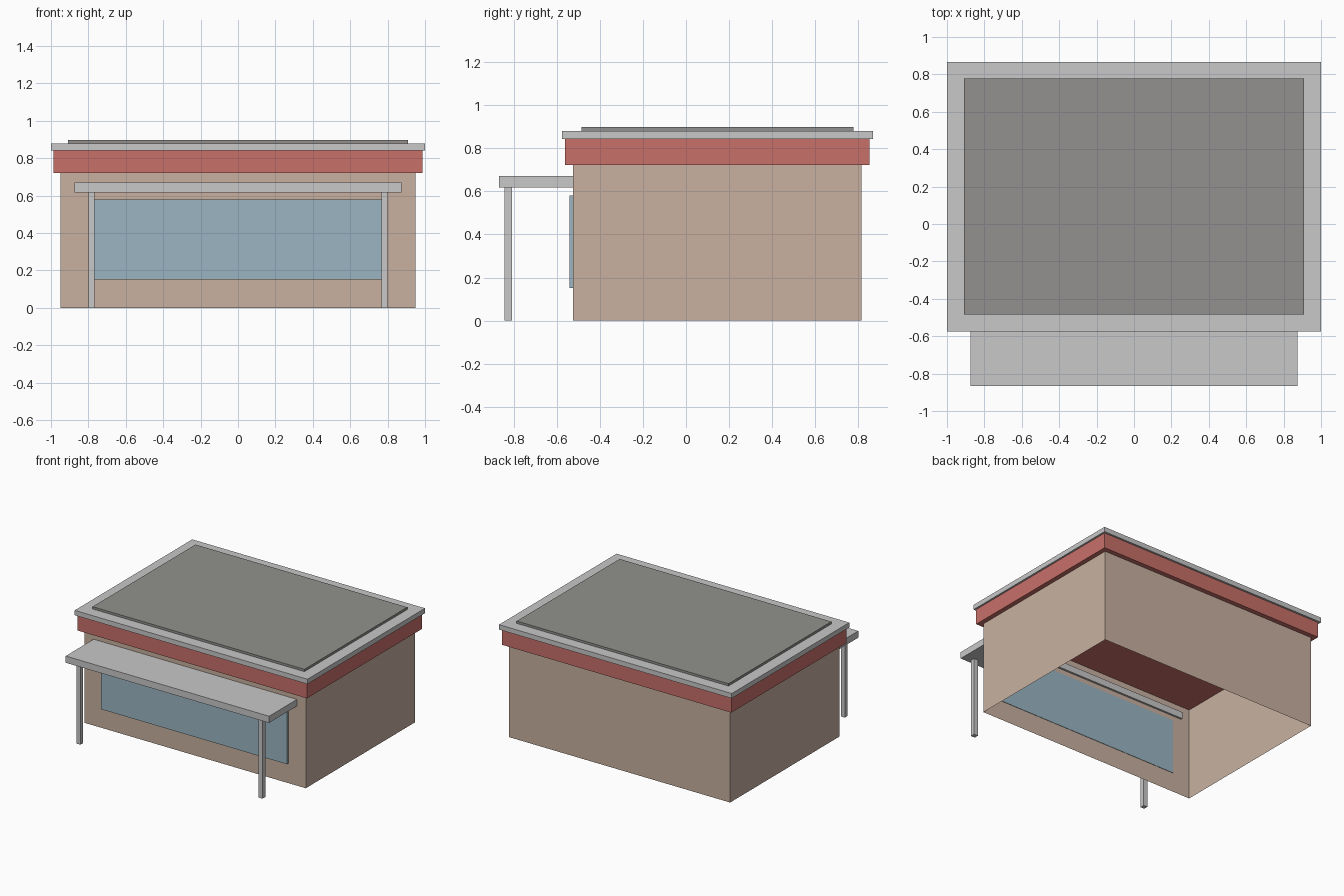
import bpy
import bmesh

cube = bpy.data.objects.get("Cube")
if cube:
    bpy.data.objects.remove(cube, do_unlink=True)


def material(name, *rgb):
    """Flat material from 8-bit display values."""
    linear = [((c / 255 + 0.055) / 1.055) ** 2.4 for c in rgb] + [1]
    mat = bpy.data.materials.new(name)
    mat.use_nodes = True
    mat.diffuse_color = linear
    mat.node_tree.nodes["Principled BSDF"].inputs["Base Color"].default_value = linear
    return mat


def box(name, mat, x, y, z, open_ends=False):
    """Box from (min, max) ranges; open_ends drops the top and bottom."""
    bm = bmesh.new()
    bmesh.ops.create_cube(bm, size=1)
    for v in bm.verts:
        v.co = [r[0] if c < 0 else r[1] for c, r in zip(v.co, (x, y, z))]
    if open_ends:
        bm.normal_update()
        caps = [f for f in bm.faces if abs(f.normal.z) > 0.5]
        bmesh.ops.delete(bm, geom=caps, context="FACES_ONLY")
    mesh = bpy.data.meshes.new(name)
    bm.to_mesh(mesh)
    bm.free()
    mesh.materials.append(mat)
    obj = bpy.data.objects.new(name, mesh)
    bpy.context.collection.objects.link(obj)
    return obj


def sym(half):
    return (-half, half)


tan = material("tan wall", 200, 177, 160)
red = material("red fascia", 200, 112, 105)
grey = material("light grey trim", 200, 200, 200)
dark = material("dark grey roofing", 146, 145, 142)
blue = material("blue glass", 155, 181, 194)

# Hollow building shell
box("walls", tan, sym(0.95), (-0.525, 0.815), (0, 0.722), open_ends=True)

# Stacked flat roof
box("fascia_band", red, sym(0.986), (-0.562, 0.852), (0.722, 0.842))
box("roof_slab", grey, sym(1), (-0.576, 0.867), (0.842, 0.88))
box("roof_panel", dark, sym(0.91), (-0.485, 0.778), (0.88, 0.898))

# Shop window, showing on both sides of the front wall
box("front_window", blue, sym(0.8), (-0.54, -0.522), (0.152, 0.58))

# Canopy on two posts
box("canopy", grey, sym(0.874), (-0.867, -0.51), (0.618, 0.67))
for side, cx in (("right", -0.783), ("left", 0.783)):
    box(side + "_post", grey, (cx - 0.017, cx + 0.017), (-0.841, -0.807), (0, 0.618))
